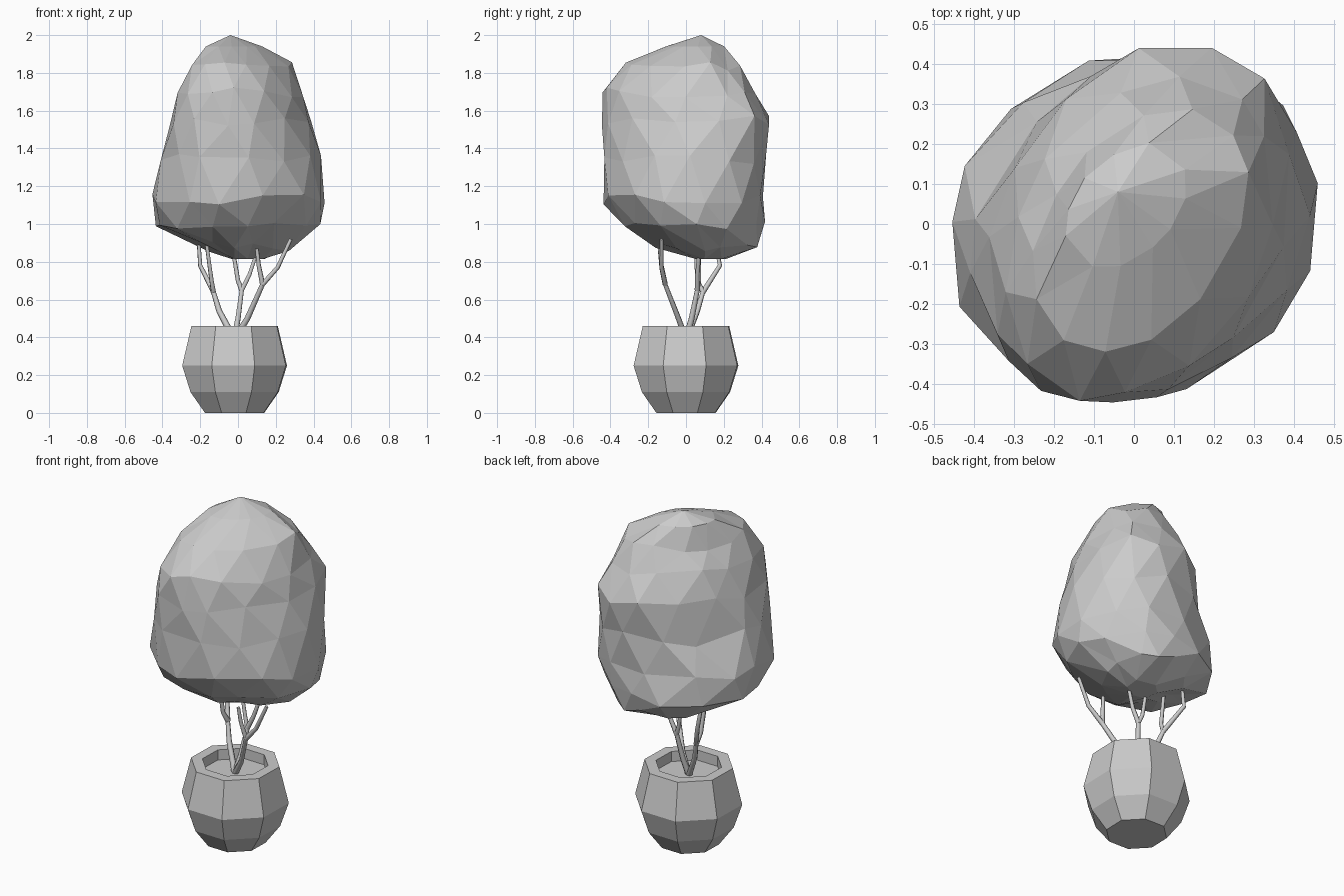
import bpy, bmesh, math, random

random.seed(11)
if "Cube" in bpy.data.objects:
    bpy.data.objects.remove(bpy.data.objects["Cube"])

grey = bpy.data.materials.new("plain grey")
grey.use_nodes = True
color = (0.6, 0.6, 0.6, 1)
grey.diffuse_color = color
grey.node_tree.nodes["Principled BSDF"].inputs["Base Color"].default_value = color


def add_object(name, data):
    obj = bpy.data.objects.new(name, data)
    data.materials.append(grey)
    bpy.context.collection.objects.link(obj)


def add_mesh(name, bm):
    bmesh.ops.recalc_face_normals(bm, faces=bm.faces)
    mesh = bpy.data.meshes.new(name)
    bm.to_mesh(mesh)
    bm.free()
    add_object(name, mesh)


# Planter: eight-sided lathe with a thick rim and recessed soil
bm = bmesh.new()
profile = [(0.168, 0), (0.25, 0.11), (0.297, 0.25), (0.245, 0.46),
           (0.182, 0.46), (0.182, 0.40)]
sides = 8
rings = []
for radius, z in profile:
    angles = [math.radians(21) + math.tau * i / sides for i in range(sides)]
    rings.append([bm.verts.new((radius * math.cos(a) - 0.018, radius * math.sin(a), z))
                  for a in angles])
for low, high in zip(rings, rings[1:]):
    for i in range(sides):
        j = (i + 1) % sides
        bm.faces.new((low[i], low[j], high[j], high[i]))
bm.faces.new(rings[0])
bm.faces.new(rings[-1])
add_mesh("planter", bm)


# Stems: three forked trunks, bent and slightly tapered
def add_stem(name, points, radius):
    curve = bpy.data.curves.new(name, "CURVE")
    curve.dimensions = "3D"
    curve.bevel_depth = radius
    curve.bevel_resolution = 1
    curve.use_fill_caps = True
    spline = curve.splines.new("POLY")
    spline.points.add(len(points) - 1)
    for i, (point, co) in enumerate(zip(spline.points, points)):
        point.co = (*co, 1)
        point.radius = 1 - 0.3 * i / (len(points) - 1)
    add_object(name, curve)


root = (-0.02, 0, 0.39)
trunks = {
    "left": [(0.05, -0.04, 0.5), (0.13, -0.11, 0.68)],
    "middle": [(0, 0.03, 0.5), (0.02, 0.06, 0.65)],
    "right": [(-0.1, 0.06, 0.54), (-0.13, 0.09, 0.64)],
}
branches = {
    "left": ([(0.21, -0.13, 0.77), (0.28, -0.13, 0.92)],
             [(0.11, -0.13, 0.78), (0.1, -0.14, 0.87)]),
    "middle": ([(0.06, 0.06, 0.73), (0.1, 0.07, 0.85)],
               [(0, 0.07, 0.7), (-0.03, 0.07, 0.88)]),
    "right": ([(-0.2, 0.18, 0.78), (-0.21, 0.15, 0.93)],
              [(-0.14, 0.06, 0.7), (-0.17, 0.05, 0.92)]),
}
for side, trunk in trunks.items():
    outer, inner = branches[side]
    add_stem(side + "_trunk", [root] + trunk, 0.018)
    add_stem(side + "_outer_branch", trunk[-1:] + outer, 0.014)
    add_stem(side + "_inner_branch", trunk[-1:] + inner, 0.014)

# Crown: faceted rings given as height, x extent, y extent and diagonal skew
levels = [
    (0.815, -0.04, 0.15, 0.05, 0.22, 0.1),
    (0.88, -0.20, 0.27, -0.15, 0.38, 0.1),
    (1.00, -0.43, 0.42, -0.33, 0.42, 0.04),
    (1.13, -0.46, 0.47, -0.43, 0.41, 0.04),
    (1.34, -0.40, 0.43, -0.44, 0.41, 0.1),
    (1.55, -0.36, 0.39, -0.45, 0.44, 0.14),
    (1.70, -0.32, 0.35, -0.43, 0.36, 0.15),
    (1.83, -0.25, 0.28, -0.31, 0.28, 0.18),
    (1.94, -0.17, 0.13, -0.11, 0.20, 0.2),
]
bm = bmesh.new()
count = 13
previous = None
for n, (z, x0, x1, y0, y1, skew) in enumerate(levels):
    inner = 0 < n < len(levels) - 1
    ring = []
    for i in range(count):
        a = math.tau * (i + n / 2 + random.uniform(-0.2, 0.2)) / count
        size = random.uniform(0.99, 1.04)
        x = (x0 + x1) / 2 + size * (x1 - x0) / 2 * math.cos(a - skew)
        y = (y0 + y1) / 2 + size * (y1 - y0) / 2 * math.sin(a + skew)
        lift = random.uniform(-0.03, 0.03) if inner else 0
        ring.append(bm.verts.new((max(-0.466, min(0.466, x)),
                                  max(-0.445, min(0.445, y)), z + lift)))
    if previous:
        for i in range(count):
            j = (i + 1) % count
            bm.faces.new((previous[i], previous[j], ring[i]))
            bm.faces.new((previous[j], ring[j], ring[i]))
    else:
        bm.faces.new(ring)
    previous = ring
peak = bm.verts.new((-0.04, 0.08, 2.0))
for i in range(count):
    bm.faces.new((previous[i], previous[(i + 1) % count], peak))
# Merge the crowded small facets into larger ones
bmesh.ops.remove_doubles(bm, verts=bm.verts, dist=0.06)
add_mesh("leafy_crown", bm)
